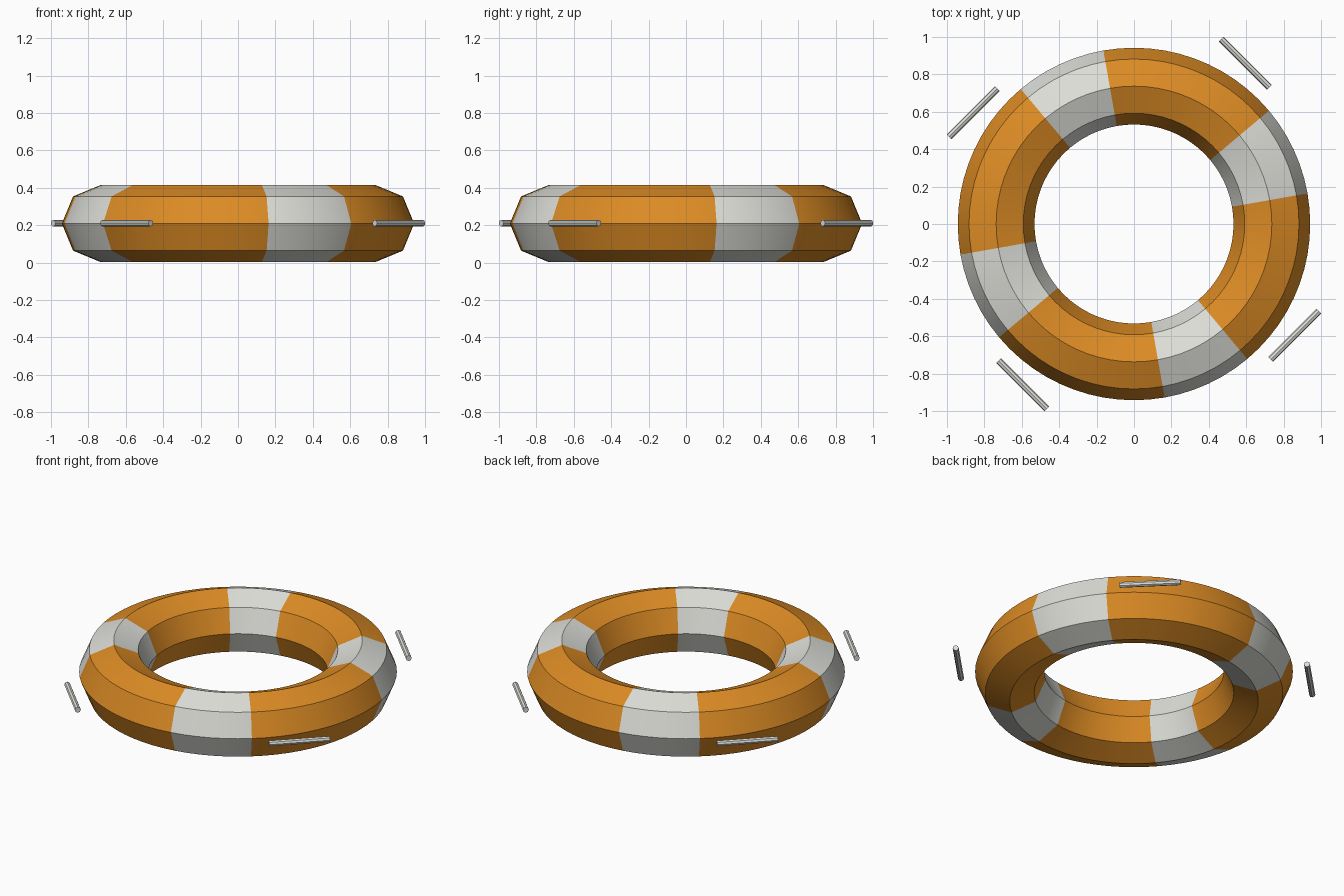
import bpy, math
from mathutils import Matrix, Vector

if "Cube" in bpy.data.objects:
    bpy.data.objects.remove(bpy.data.objects["Cube"])

MAJOR, MINOR, ZC = 0.737, 0.205, 0.209
SEGS, SIDES = 72, 8


def material(name, rgb):
    m = bpy.data.materials.new(name)
    m.diffuse_color = (*rgb, 1)
    m.use_nodes = True
    m.node_tree.nodes["Principled BSDF"].inputs["Base Color"].default_value = m.diffuse_color
    return m


orange = material("orange", (0.72, 0.26, 0.018))
white = material("off_white", (0.72, 0.73, 0.68))


def smooth(obj):
    bpy.ops.object.select_all(action='DESELECT')
    obj.select_set(True)
    bpy.context.view_layer.objects.active = obj
    bpy.ops.object.shade_smooth_by_angle(angle=math.radians(30))


# Buoy ring: octagonal section, with four white bands of 30 degrees
bpy.ops.mesh.primitive_torus_add(major_radius=MAJOR, minor_radius=MINOR,
                                 major_segments=SEGS, minor_segments=SIDES,
                                 location=(0, 0, ZC))
ring = bpy.context.object
ring.name = "buoy_ring"
ring.data.materials.append(orange)
ring.data.materials.append(white)
for f in ring.data.polygons:
    a = math.degrees(math.atan2(f.center.y, f.center.x)) % 90
    f.material_index = 1 if 10 < a < 40 else 0
smooth(ring)

# Rope bars: tangent to the diagonals, shifted to one side
for i in range(4):
    turn = math.radians(45 + 90 * i)
    pos = Matrix.Rotation(turn, 3, 'Z') @ Vector((1.029, 0.187, ZC + 0.002))
    bpy.ops.mesh.primitive_cylinder_add(vertices=8, radius=0.018, depth=0.364,
                                        location=pos,
                                        rotation=(math.pi / 2, 0, turn))
    bar = bpy.context.object
    bar.name = f"rope_bar_{i + 1}"
    bar.data.materials.append(white)
    smooth(bar)
